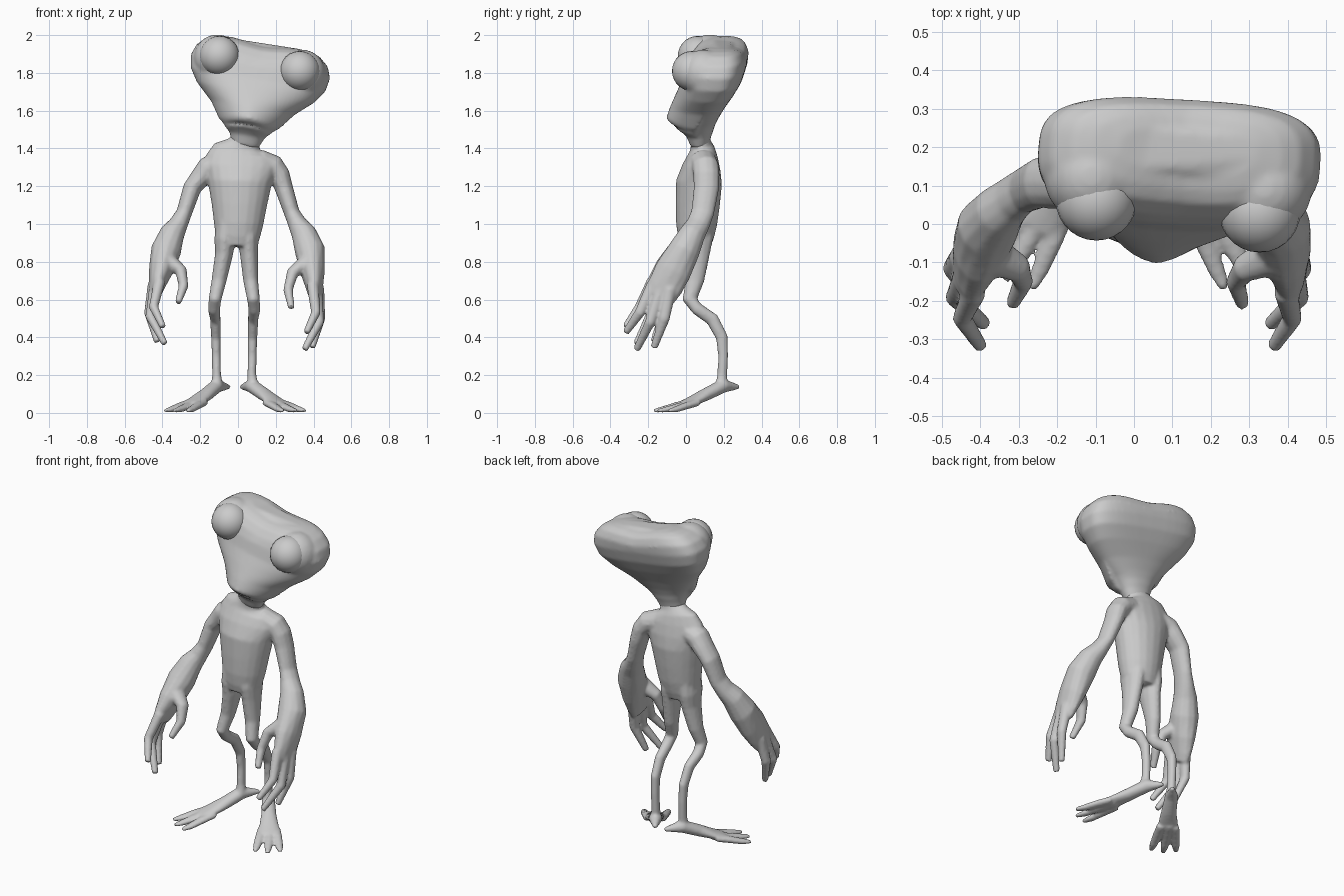
import bpy, bmesh, math
from mathutils import Vector, Matrix

Y, Z = Vector((0, 1, 0)), Vector((0, 0, 1))


def skin(bm, rings):
    """Bridge equal-sized rings of points and cap both ends."""
    vs = [[bm.verts.new(p) for p in r] for r in rings]
    n = len(vs[0])
    for a, b in zip(vs, vs[1:]):
        for i in range(n):
            j = (i + 1) % n
            bm.faces.new((a[i], a[j], b[j], b[i]))
    bm.faces.new(vs[0][::-1])
    bm.faces.new(vs[-1])


def tube(bm, pts, ref=Y, n=12):
    """Loft ellipses along a path of (x, y, z, side radius, ref radius)."""
    c = [Vector(p[:3]) for p in pts]
    rings = []
    for i, p in enumerate(pts):
        t = (c[min(i + 1, len(c) - 1)] - c[max(i - 1, 0)]).normalized()
        v = (ref - t * ref.dot(t)).normalized()
        u = v.cross(t)
        rings.append([c[i] + u * p[3] * math.cos(k * math.tau / n)
                      + v * p[4] * math.sin(k * math.tau / n) for k in range(n)])
    skin(bm, rings)


def finish(bm, name):
    bmesh.ops.recalc_face_normals(bm, faces=bm.faces)
    me = bpy.data.meshes.new(name)
    bm.to_mesh(me)
    bm.free()
    for f in me.polygons:
        f.use_smooth = True
    ob = bpy.data.objects.new(name, me)
    bpy.context.collection.objects.link(ob)
    return ob


body = bmesh.new()

# torso and neck: z, centre x, half width, centre y, half depth
torso = [(1.53, .05, .07, .06, .05), (1.45, .04, .077, .075, .052),
         (1.42, .03, .09, .08, .056), (1.395, .02, .15, .087, .066),
         (1.36, .017, .185, .088, .08), (1.30, .015, .195, .081, .102),
         (1.22, .01, .17, .069, .122), (1.1, .007, .147, .062, .117),
         (1.0, .003, .131, .056, .109), (.93, -.002, .118, .052, .096),
         (.88, -.005, .10, .05, .08)]
tube(body, [(x, y, z, w, d) for z, x, w, y, d in torso], n=20)

leg = [(.055, .055, 1.02, .05, .09), (.062, .054, .92, .056, .09),
       (.066, .053, .84, .048, .074), (.084, .047, .7, .04, .05),
       (.102, .02, .6, .034, .04),
       (.107, .06, .55, .033, .034), (.10, .14, .495, .028, .036),
       (.097, .19, .4, .026, .033), (.095, .197, .3, .024, .027),
       (.093, .192, .2, .024, .027), (.095, .185, .14, .032, .032)]
foot = [(.032, .28, .137, .013, .012), (.09, .2, .145, .038, .038),
        (.15, .11, .10, .045, .034), (.205, .035, .063, .06, .025),
        (.24, -.01, .045, .064, .018)]
toes = [(.285, .005, .37, -.09), (.245, -.02, .322, -.147), (.198, -.048, .252, -.17)]

arm = [(.06, .085, 1.31, .07, .075), (.13, .092, 1.325, .068, .074),
       (.185, .103, 1.305, .064, .072), (.22, .108, 1.26, .056, .07),
       (.243, .108, 1.19, .049, .068), (.285, .088, 1.06, .042, .062),
       (.315, .065, 1.0, .051, .063),
       (.348, .035, .95, .067, .07), (.381, -.01, .86, .081, .085),
       (.395, -.07, .75, .066, .098), (.405, -.115, .66, .045, .094),
       (.41, -.135, .61, .033, .08)]
fingers = [
    [(.395, -.175, .68, .032, .034), (.412, -.245, .53, .026, .028), (.362, -.32, .425, .018, .02)],
    [(.415, -.135, .65, .032, .034), (.43, -.19, .48, .027, .028), (.352, -.262, .335, .018, .02)],
    [(.425, -.085, .66, .032, .036), (.437, -.115, .5, .026, .03), (.392, -.17, .345, .018, .02)],
    [(.365, -.08, .80, .045, .055), (.288, -.115, .74, .033, .038), (.265, -.15, .65, .026, .03),
     (.283, -.21, .555, .018, .02)]]

# limbs, once for each side; the left hand sits slightly out and up
for s in (1, -1):
    def low(p):
        k = max(.4, min(1, (.95 - p[2]) / .3)) if p[2] > .14 else .75
        return (s * p[0] - .02 * k,) + tuple(p[1:])

    def up(p):
        k = max(0, min(1, (.85 - p[2]) / .3)) if s < 0 else 0
        drop = .025 if s < 0 and p[2] > 1.2 else 0
        return (s * (p[0] + .035 * k - drop), p[1], p[2] + .03 * k - drop * .4) + tuple(p[3:])

    tube(body, [low(p) for p in leg])
    tube(body, [low(p) for p in foot], Z)
    for x0, y0, x1, y1 in toes:
        xm, ym = x0 * .4 + x1 * .6, y0 * .4 + y1 * .6
        tube(body, [low(p) for p in ((2 * x0 - xm, 2 * y0 - ym, .055, .027, .02),
                                     (x0, y0, .039, .027, .02), (xm, ym, .019, .024, .017),
                                     (x1, y1, .011, .014, .011))], Z)
    tube(body, [up(p) for p in arm])
    for f in fingers:
        tube(body, [up(p) for p in f])

# fuse the limbs into one continuous skin
ob = finish(body, "body")
m = ob.modifiers.new("fuse", 'REMESH')
m.mode, m.voxel_size, m.use_smooth_shade = 'VOXEL', .008, True
m = ob.modifiers.new("soften", 'SMOOTH')
m.factor, m.iterations = .5, 8

# head: height, half width, front y, widest y, back y, front roundness
levels = [(-.06, .07, .025, .07, .12, 2), (0, .095, .0, .07, .135, 2),
          (.025, .11, -.03, .07, .145, 2), (.045, .125, -.06, .07, .15, 2),
          (.058, .135, -.045, .075, .155, 2), (.068, .142, -.085, .08, .16, 1.9),
          (.09, .165, -.105, .09, .17, 1.7), (.15, .228, -.085, .11, .205, 1.7),
          (.23, .315, -.05, .14, .258, 2), (.30, .362, -.018, .16, .298, 2.4),
          (.37, .374, .0, .17, .32, 2.6), (.43, .352, .02, .175, .325, 2.7),
          (.475, .30, .055, .18, .307, 2.6), (.492, .25, .09, .185, .28, 2.5),
          (.501, .18, .13, .19, .245, 2.4)]
place = (Matrix.Translation((.05, 0, 1.47)) @ Matrix.Rotation(math.radians(10), 4, 'Y')
         @ Matrix.Translation((0, .1, 0)) @ Matrix.Rotation(math.radians(-3.5), 4, 'Z')
         @ Matrix.Translation((0, -.1, 0)))
rings = []
for h, w, yf, ym, yb, e in levels:
    ring = []
    for k in range(48):
        c, q = math.cos(k * math.tau / 48), math.sin(k * math.tau / 48)
        p = 2 / (e if q < 0 else 3.3 if h > .25 else 2.8 if h > .2 else 2.2)
        x = w * math.copysign(abs(c) ** p, c)
        y = ym + (ym - yf if q < 0 else yb - ym) * math.copysign(abs(q) ** p, q)
        dip = .022 * math.exp(-(x / .13) ** 2) if h > .42 else 0
        arch = 1.2 * x * x if .02 < h < .1 and q < 0 else 0
        ring.append(place @ Vector((x, y, h - dip - arch)))
    rings.append(ring)
head = bmesh.new()
skin(head, rings)

# rounded eyelid bulges wrapping the back of each eye, fused with the head
eyes = (("left", -1, (-.098, .063, 1.89)), ("right", 1, (.327, .032, 1.81)))
for name, s, (x, y, z) in eyes:
    bmesh.ops.create_uvsphere(head, u_segments=24, v_segments=14, radius=.125, matrix=Matrix.Translation(
        (x + s * .012, y + .062, z - .012)))
ob = finish(head, "head")
m = ob.modifiers.new("fuse", 'REMESH')
m.mode, m.voxel_size, m.use_smooth_shade = 'VOXEL', .01, True
m = ob.modifiers.new("soften", 'SMOOTH')
m.factor, m.iterations = .5, 6

# eyes
for name, s, pos in eyes:
    bm = bmesh.new()
    bmesh.ops.create_uvsphere(bm, u_segments=24, v_segments=14, radius=.106,
                              matrix=Matrix.Translation(pos) @ Matrix.Rotation(math.pi / 2, 4, 'X'))
    finish(bm, name + "_eye")

# row of small teeth in the mouth
teeth = bmesh.new()
for i in range(-3, 4):
    x = i * .022
    spot = place @ Matrix.Translation((x, -.06 + 5 * x * x, .062 - 1.2 * x * x))
    bmesh.ops.create_cone(teeth, cap_ends=True, segments=6, radius1=.004, radius2=.009,
                          depth=.02, matrix=spot)
finish(teeth, "teeth")
